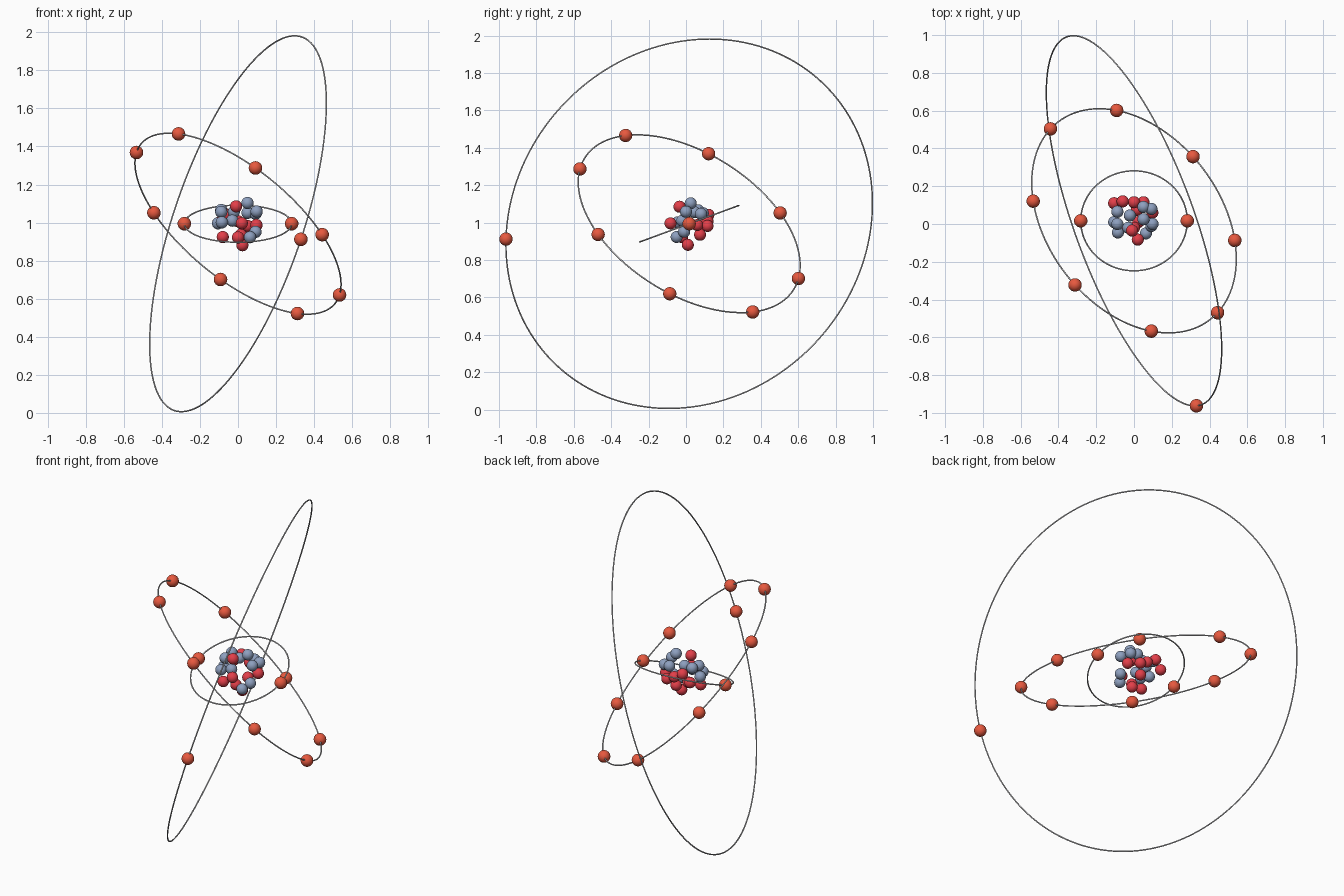
import bpy
import math
from mathutils import Vector, Quaternion

if "Cube" in bpy.data.objects:
    bpy.data.objects.remove(bpy.data.objects["Cube"])

CENTRE = Vector((0, 0.017, 0.994))


def material(name, colour):
    m = bpy.data.materials.new(name)
    m.diffuse_color = (*colour, 1)
    m.use_nodes = True
    m.node_tree.nodes["Principled BSDF"].inputs["Base Color"].default_value = m.diffuse_color
    return m


ELECTRON = material("orange red", (0.80, 0.10, 0.05))
PROTON = material("crimson", (0.77, 0.05, 0.068))
NEUTRON = material("slate blue", (0.27, 0.35, 0.52))
WIRE = material("light grey", (0.68, 0.68, 0.70))


def finish(name, mat):
    ob = bpy.context.object
    ob.name = name
    ob.data.materials.append(mat)
    bpy.ops.object.shade_smooth()


def ball(name, pos, radius, mat):
    bpy.ops.mesh.primitive_uv_sphere_add(segments=32, ring_count=16,
                                         radius=radius, location=pos)
    finish(name, mat)


def shell(name, radius, normal, start, count):
    """Thin orbit ring with evenly spaced electrons, the first towards start."""
    axis = Vector(normal).normalized()
    turn = axis.to_track_quat('Z', 'Y')
    bpy.ops.mesh.primitive_torus_add(location=CENTRE, rotation=turn.to_euler(),
                                     major_radius=radius, minor_radius=0.004,
                                     major_segments=160, minor_segments=8)
    finish(name + "_orbit", WIRE)
    arm = Vector(start) - CENTRE
    arm = (arm - axis * arm.dot(axis)).normalized() * radius
    for i in range(count):
        spin = Quaternion(axis, i * math.tau / count)
        ball(f"{name}_electron_{i + 1}", CENTRE + spin @ arm, 0.0355, ELECTRON)


# Three tilted electron shells
shell("inner", 0.282, (0, -0.345, 0.938), (0.283, 0.017, 0.994), 2)
shell("middle", 0.660, (0.572, 0.438, 0.694), (-0.535, 0.12, 1.367), 8)
shell("outer", 1.037, (0.896, 0.328, -0.306), (0.33, -0.966, 0.912), 1)

# Nucleus: clustered protons and neutrons
protons = [
    (-0.01, -0.035, 1.085), (0.02, -0.083, 0.996), (0.097, 0.06, 0.987),
    (-0.08, -0.03, 0.924), (0.0, -0.02, 0.922), (0.023, 0.01, 0.881),
    (-0.105, 0.11, 0.997), (-0.06, 0.12, 1.042), (0.0, 0.115, 1.007),
    (0.05, 0.115, 0.982), (0.015, 0.075, 0.935),
]
neutrons = [
    (-0.088, 0.0, 1.056), (0.05, 0.025, 1.103), (0.098, 0.0, 1.058),
    (-0.088, 0.065, 1.066), (-0.022, 0.045, 1.056), (-0.105, 0.01, 0.996),
    (0.092, -0.01, 0.951), (0.063, -0.05, 0.923), (0.05, 0.09, 1.051),
    (0.092, 0.08, 1.046), (-0.085, -0.045, 1.001), (-0.03, -0.02, 1.01),
]
for i, p in enumerate(protons):
    ball(f"proton_{i + 1}", p, 0.032, PROTON)
for i, p in enumerate(neutrons):
    ball(f"neutron_{i + 1}", p, 0.032, NEUTRON)
